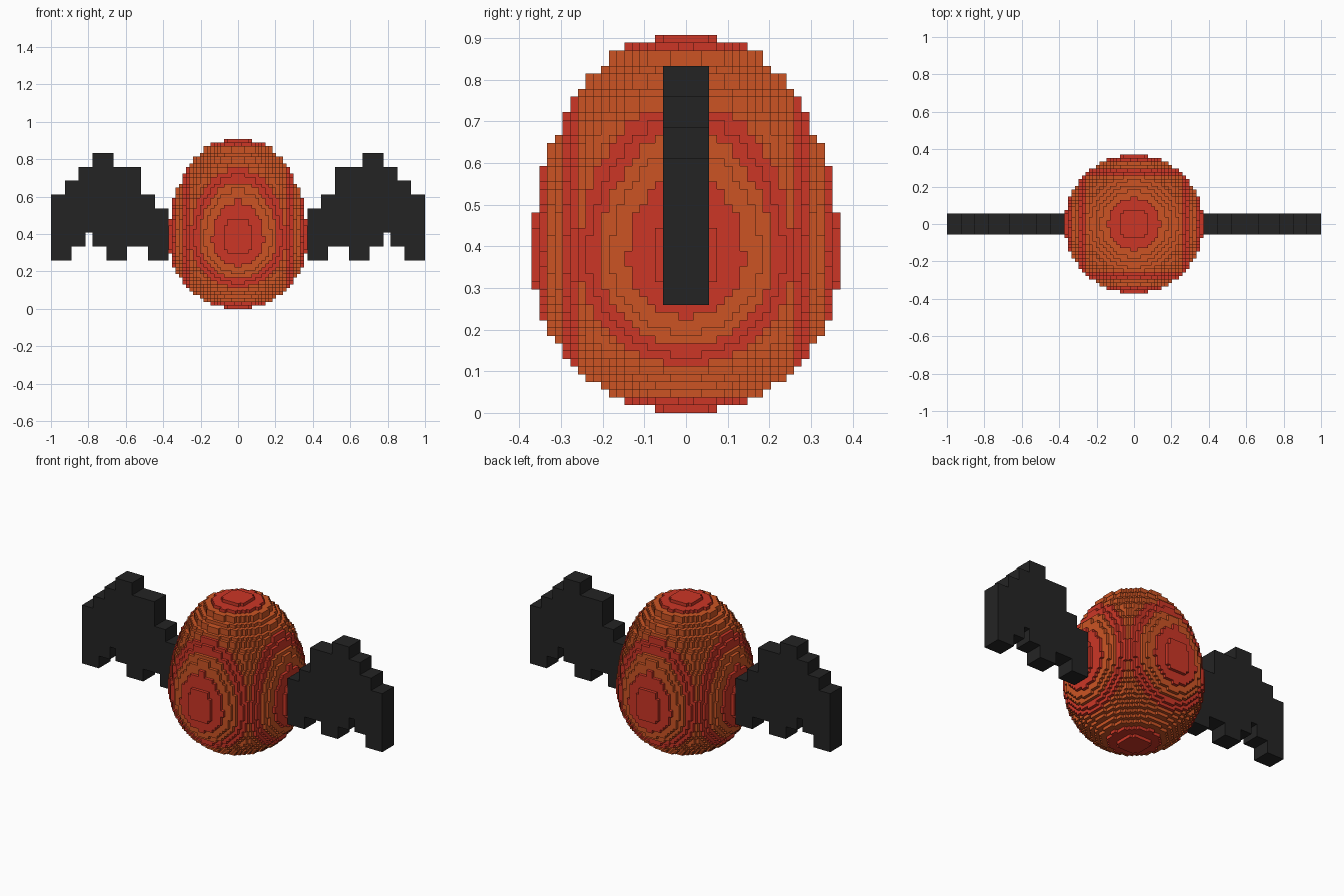
import bpy
import bmesh

cube = bpy.data.objects.get("Cube")
if cube:
    bpy.data.objects.remove(cube, do_unlink=True)

U = 1 / 54        # edge of one small block
R = 20            # egg radius in blocks
TOP = 29          # rows above the widest level


def make_material(name, rgb):
    lin = [((c / 255 + 0.055) / 1.055) ** 2.4 for c in rgb] + [1.0]
    mat = bpy.data.materials.new(name)
    mat.use_nodes = True
    mat.diffuse_color = lin
    mat.node_tree.nodes["Principled BSDF"].inputs["Base Color"].default_value = lin
    return mat


red = make_material("red", (204, 54, 38))
orange = make_material("orange", (204, 84, 36))
black = make_material("black", (36, 36, 36))


def add_object(name, bm, materials):
    mesh = bpy.data.meshes.new(name)
    bm.to_mesh(mesh)
    bm.free()
    for mat in materials:
        mesh.materials.append(mat)
    obj = bpy.data.objects.new(name, mesh)
    bpy.context.collection.objects.link(obj)
    return obj


def ring(i):
    """Block distance from the centre plane, counted 0, 1, 2..."""
    return i if i >= 0 else -i - 1


def level(k):
    """Sphere row for a block row; the upper half is stretched by 1.5."""
    k -= R
    return (2 * k + 1) // 3 if k >= 0 else -k - 1


def filled(x, y, z):
    if not 0 <= z < R + TOP:
        return False
    return sum((d + 0.5) ** 2 for d in (ring(x), ring(y), level(z))) < R * R


def is_red(x, y, z):
    # paired colour bands towards the sides, plus both end caps
    return max(ring(x), ring(y)) in (14, 15, 18, 19) or level(z) >= 18


# Blocky egg: only the exposed block faces
bm = bmesh.new()
verts = {}


def vert(p):
    if p not in verts:
        verts[p] = bm.verts.new([c * U for c in p])
    return verts[p]


def add_face(cell, axis, side):
    a, b = (axis + 1) % 3, (axis + 2) % 3
    corners = [(0, 0), (1, 0), (1, 1), (0, 1)]
    if side == 0:
        corners.reverse()
    points = []
    for s, t in corners:
        p = list(cell)
        p[axis] += side
        p[a] += s
        p[b] += t
        points.append(vert(tuple(p)))
    bm.faces.new(points).material_index = 0 if is_red(*cell) else 1


for z in range(R + TOP):
    for x in range(-R, R):
        for y in range(-R, R):
            if not filled(x, y, z):
                continue
            for axis in range(3):
                for side in (0, 1):
                    n = [x, y, z]
                    n[axis] += 2 * side - 1
                    if not filled(*n):
                        add_face((x, y, z), axis, side)
add_object("egg_body", bm, [red, orange])

# Stepped wing: (end distance from the tip, height) for each step, in blocks
upper = [(4, 33), (8, 37), (12, 41), (18, 45), (26, 41), (30, 33), (34, 29)]
lower = [(6, 14), (10, 18), (12, 22), (16, 18), (22, 14), (28, 18), (34, 14)]


def steps(profile):
    points, start = [], 0
    for end, height in profile:
        points += [(54 - start, height), (54 - end, height)]
        start = end
    return points


bm = bmesh.new()
outline = steps(upper) + steps(lower)[::-1]
face = bm.faces.new([bm.verts.new((x * U, -3 * U, z * U)) for x, z in outline])
grown = bmesh.ops.extrude_face_region(bm, geom=[face])["geom"]
bmesh.ops.translate(bm, vec=(0, 6 * U, 0),
                    verts=[g for g in grown if isinstance(g, bmesh.types.BMVert)])
bmesh.ops.recalc_face_normals(bm, faces=bm.faces[:])
wings = add_object("wings", bm, [black])
wings.modifiers.new("mirror", 'MIRROR').use_axis = (True, False, False)
